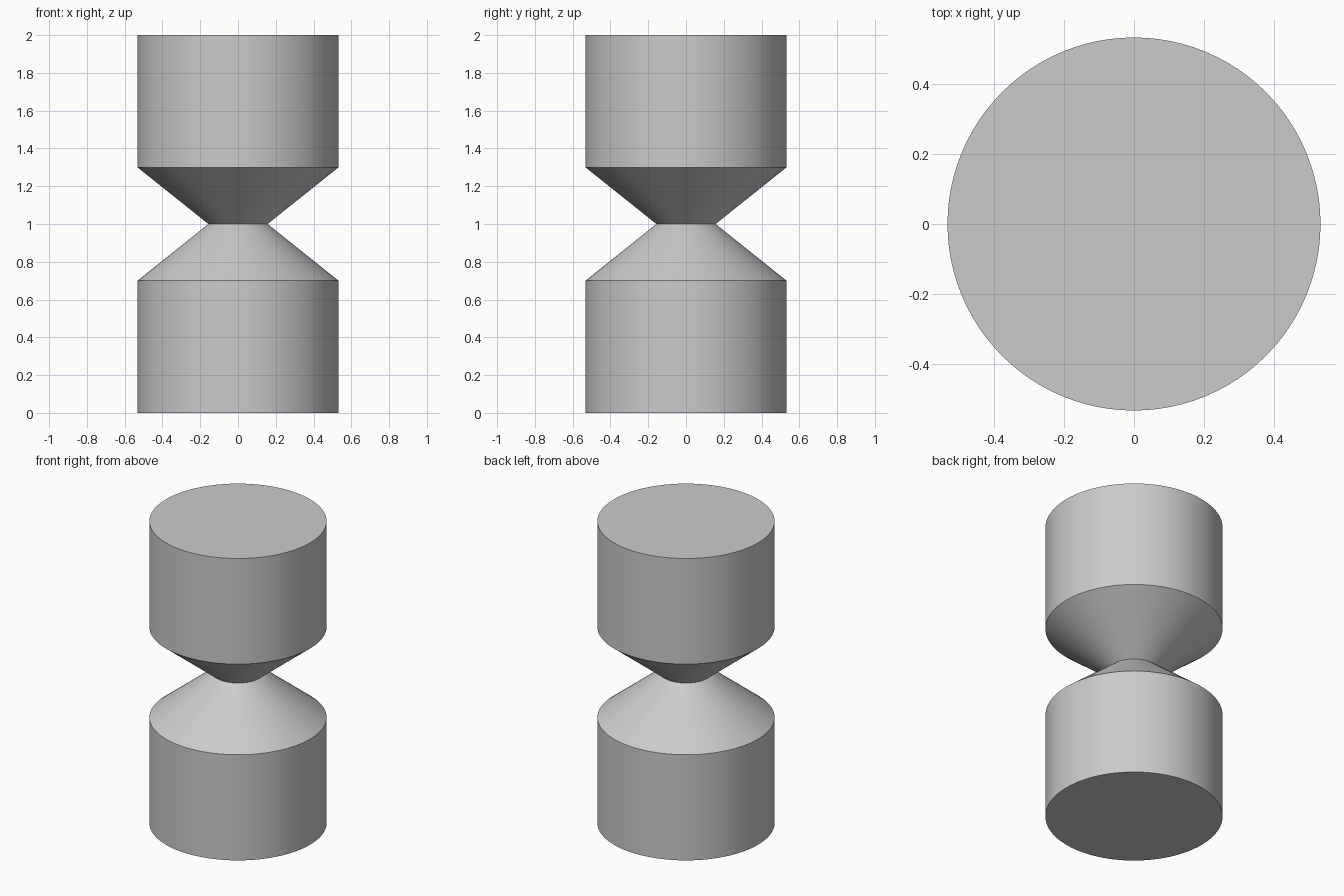
import bpy, bmesh, math

cube = bpy.data.objects.get("Cube")
if cube:
    bpy.data.objects.remove(cube, do_unlink=True)

grey = bpy.data.materials.new("plain_grey")
grey.use_nodes = True
colour = (0.6, 0.6, 0.6, 1)
grey.diffuse_color = colour
grey.node_tree.nodes["Principled BSDF"].inputs["Base Color"].default_value = colour

SIDES = 96
RADIUS, WAIST = 0.532, 0.157
# Radius and height of each ring, from the base to the top
PROFILE = [(RADIUS, 0), (RADIUS, 0.7), (WAIST, 1), (RADIUS, 1.3), (RADIUS, 2)]

# Turned body: two cylinders joined by cones that meet at a narrow waist
bm = bmesh.new()
rings = []
for radius, height in PROFILE:
    angles = [math.tau * i / SIDES for i in range(SIDES)]
    rings.append([bm.verts.new((radius * math.cos(a), radius * math.sin(a), height))
                  for a in angles])
for low, high in zip(rings, rings[1:]):
    for i in range(SIDES):
        j = (i + 1) % SIDES
        bm.faces.new((low[i], low[j], high[j], high[i]))

# Flat end caps
bm.faces.new(rings[0][::-1])
bm.faces.new(rings[-1])

mesh = bpy.data.meshes.new("waisted_cylinder")
bm.to_mesh(mesh)
bm.free()
mesh.materials.append(grey)
body = bpy.data.objects.new("waisted_cylinder", mesh)
bpy.context.collection.objects.link(body)

# Smooth sides with crisp rims
bpy.ops.object.select_all(action="DESELECT")
body.select_set(True)
bpy.context.view_layer.objects.active = body
bpy.ops.object.shade_smooth_by_angle(angle=math.radians(30))
